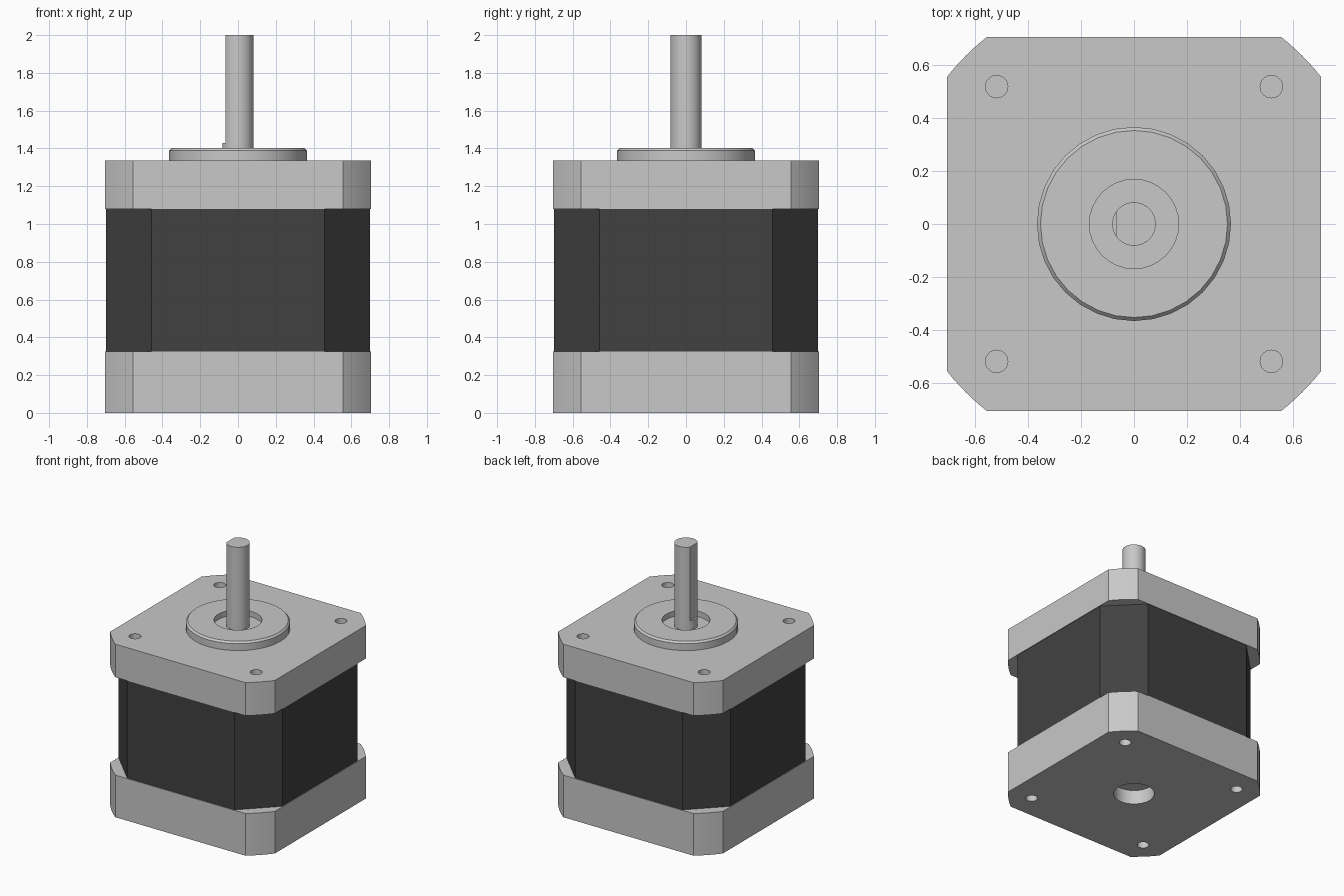
import bpy, bmesh, math
from math import cos, sin, pi

if "Cube" in bpy.data.objects:
    bpy.data.objects.remove(bpy.data.objects["Cube"])


def material(name, value):
    m = bpy.data.materials.new(name)
    m.use_nodes = True
    color = (value, value, value, 1)
    m.diffuse_color = color
    m.node_tree.nodes["Principled BSDF"].inputs["Base Color"].default_value = color
    return m


silver = material("brushed silver", 0.58)
black = material("black laminations", 0.053)


def make(name, bm, mat, smooth=True):
    bmesh.ops.recalc_face_normals(bm, faces=bm.faces)
    mesh = bpy.data.meshes.new(name)
    bm.to_mesh(mesh)
    bm.free()
    mesh.materials.append(mat)
    ob = bpy.data.objects.new(name, mesh)
    bpy.context.collection.objects.link(ob)
    if smooth:
        shade(ob)
    return ob


def shade(ob):
    bpy.ops.object.select_all(action="DESELECT")
    ob.select_set(True)
    bpy.context.view_layer.objects.active = ob
    bpy.ops.object.shade_smooth_by_angle(angle=math.radians(25))


def prism(bm, outline, z0, z1):
    low = [bm.verts.new((x, y, z0)) for x, y in outline]
    high = [bm.verts.new((x, y, z1)) for x, y in outline]
    bm.faces.new(low[::-1])
    bm.faces.new(high)
    n = len(outline)
    for i in range(n):
        j = (i + 1) % n
        bm.faces.new((low[i], low[j], high[j], high[i]))


def arc(radius, start, end, steps, cx=0, cy=0):
    return [(cx + radius * cos(start + (end - start) * i / steps),
             cy + radius * sin(start + (end - start) * i / steps))
            for i in range(steps + 1)]


def circle(radius, steps=32, cx=0, cy=0):
    return arc(radius, 0, 2 * pi, steps, cx, cy)[:-1]


def rounded_square(half, cut, steps):
    # Square whose corners are trimmed by one large circle
    a = math.atan2(cut, half)
    points = []
    for q in range(4):
        points += arc(math.hypot(half, cut), q * pi / 2 + a, (q + 1) * pi / 2 - a, steps)
    return points


def drill(ob, holes):
    # Cut round holes given as x, y, radius, bottom, top
    bm = bmesh.new()
    for x, y, r, z0, z1 in holes:
        prism(bm, circle(r, 32, x, y), z0, z1)
    cutter = make("hole_cutter", bm, silver, False)
    mod = ob.modifiers.new("holes", "BOOLEAN")
    mod.object = cutter
    mod.solver = "EXACT"
    bpy.context.view_layer.objects.active = ob
    bpy.ops.object.modifier_apply(modifier=mod.name)
    bpy.data.objects.remove(cutter)
    shade(ob)


CORNERS = [(sx * 0.517, sy * 0.517) for sx in (-1, 1) for sy in (-1, 1)]
BASE_TOP, BODY_TOP, PLATE_TOP = 0.325, 1.08, 1.335

# End caps with screw holes
bm = bmesh.new()
prism(bm, rounded_square(0.703, 0.555, 6), 0, BASE_TOP)
bottom_cap = make("bottom_cap", bm, silver, False)
drill(bottom_cap, [(x, y, 0.042, -0.1, 0.1) for x, y in CORNERS] + [(0, 0, 0.145, -0.1, 0.11)])

bm = bmesh.new()
prism(bm, rounded_square(0.703, 0.555, 6), BODY_TOP, PLATE_TOP)
top_cap = make("top_cap", bm, silver, False)
drill(top_cap, [(x, y, 0.042, PLATE_TOP - 0.1, 1.5) for x, y in CORNERS])

# Dark stator body with flat chamfered corners
bm = bmesh.new()
prism(bm, rounded_square(0.698, 0.457, 1), BASE_TOP, BODY_TOP)
make("stator_body", bm, black, False)

# Raised pilot ring with a chamfered rim and a shallow recess
FLOOR = 1.36
profile = [(0.365, PLATE_TOP), (0.365, 1.388), (0.352, 1.402), (0.168, 1.402), (0.168, FLOOR)]
bm = bmesh.new()
rings = [[bm.verts.new((x, y, z)) for x, y in circle(r)] for r, z in profile]
for a, b in zip(rings, rings[1:]):
    for i in range(len(a)):
        j = (i + 1) % len(a)
        bm.faces.new((a[i], a[j], b[j], b[i]))
bm.faces.new(rings[0][::-1])
bm.faces.new(rings[-1])
make("pilot_ring", bm, silver)

# Shaft: round foot, then a D-shaped length with the flat facing -x
R, FLAT, STEP = 0.082, 0.067, 1.43
bm = bmesh.new()
prism(bm, circle(R), FLOOR, STEP)
make("shaft_foot", bm, silver)
half = pi - math.acos(FLAT / R)
bm = bmesh.new()
prism(bm, arc(R, -half, half, 28), STEP, 2.0)
make("shaft", bm, silver)
